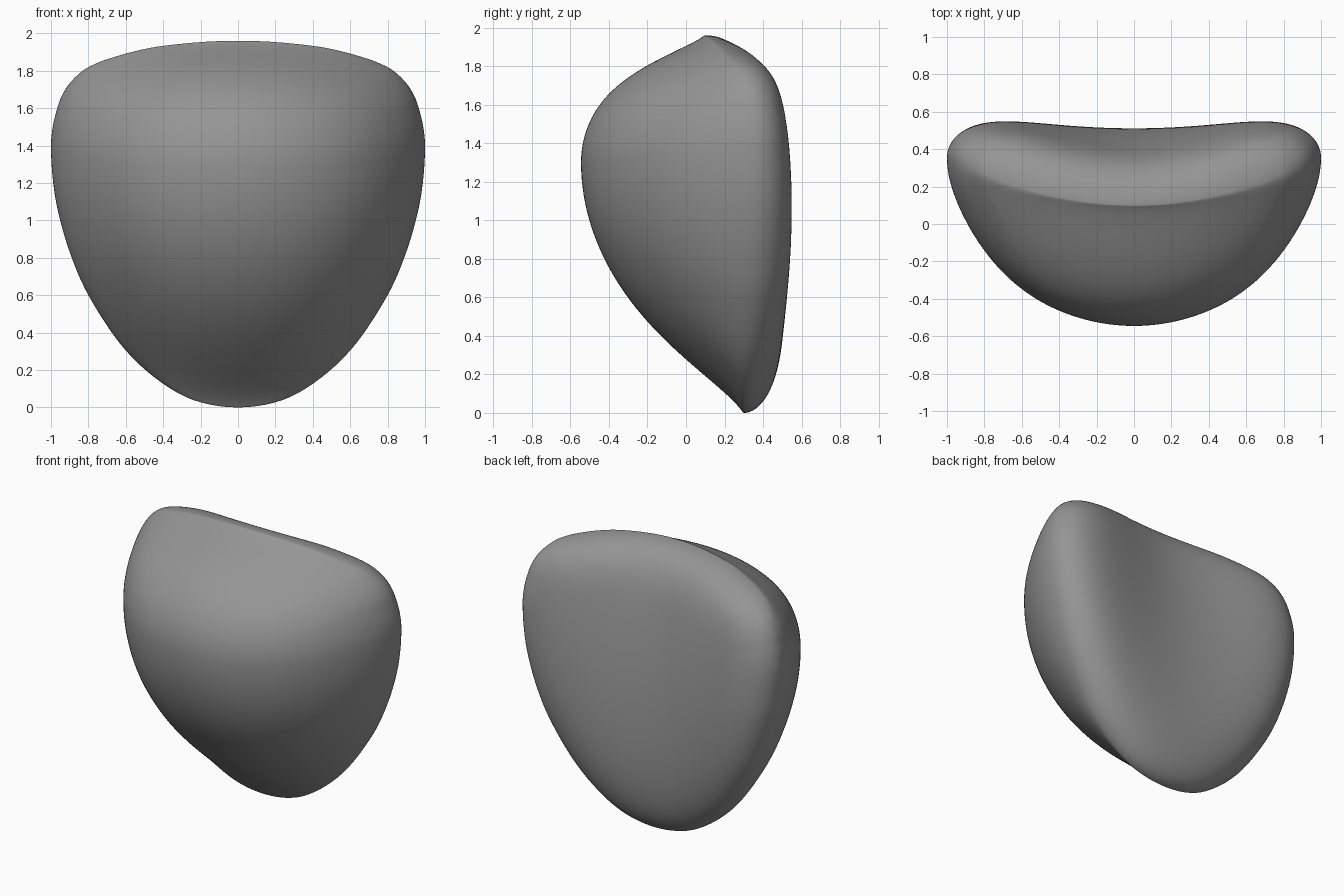
import bpy, bmesh, math

if "Cube" in bpy.data.objects:
    bpy.data.objects.remove(bpy.data.objects["Cube"])

# Rim of the right half, bottom to top: x, z, y
HALF = [(0, 0, .30), (.24, .04, .30), (.446, .16, .305), (.63, .34, .31), (.80, .60, .325),
        (.896, .82, .335), (.958, 1.03, .345), (.988, 1.2, .35), (1.0, 1.38, .355),
        (.992, 1.49, .353), (.972, 1.58, .345), (.945, 1.66, .333), (.90, 1.733, .315),
        (.83, 1.80, .28), (.76, 1.838, .25), (.685, 1.866, .22), (.56, 1.902, .18),
        (.42, 1.93, .145), (.2, 1.953, .11), (0, 1.96, .10)]
CENTRE_Z = 1.3
STEPS, RINGS = 6, 48


def smooth_loop(points, steps):
    """Closed Catmull-Rom curve through the points."""
    out, n = [], len(points)
    for i in range(n):
        a, b, c, d = (points[(i + k) % n] for k in (-1, 0, 1, 2))
        for j in range(steps):
            t = j / steps
            out.append([.5 * (2 * q + (r - p) * t + (2 * p - 5 * q + 4 * r - s) * t * t
                              + (3 * q - p - 3 * r + s) * t ** 3)
                        for p, q, r, s in zip(a, b, c, d)])
    return out


def front_y(x, z):
    """Front face: a bulge that falls away faster above its widest height."""
    d = z - CENTRE_Z
    rise = d * d * (.97 + d * d) if d > 0 else .48 * d * d
    return -.545 + .5 * x * x + rise


def back_y(x, z):
    """Back face: gently leaning, with a vertical valley in the middle."""
    return .513 - .1 * (z - .55) ** 2 + .085 * z * (1 - math.cos(3.3 * x)) / 2


def surface(rim, v):
    """v runs from the front centre (0) over the rim (pi/2) to the back centre (pi)."""
    rx, rz, ry = rim
    s = min(math.sin(v), 1)
    x, z = rx * s, CENTRE_Z + (rz - CENTRE_Z) * s
    face, power = (front_y, 6) if v <= math.pi / 2 else (back_y, 7)
    return x, ry + (face(x, z) - ry) * math.sqrt(1 - s ** power), z


# Rounded shell body: domed front and dished back meeting at the rim
mirror = [(-x, z, y) for x, z, y in HALF[-2:0:-1]]
rim = smooth_loop(HALF + mirror, STEPS)
n = len(rim)
bm = bmesh.new()
front = bm.verts.new((0, front_y(0, CENTRE_Z), CENTRE_Z))
rings = [[bm.verts.new(surface(r, math.pi * i / (2 * RINGS))) for r in rim]
         for i in range(1, 2 * RINGS)]
back = bm.verts.new((0, back_y(0, CENTRE_Z), CENTRE_Z))
for j in range(n):
    k = (j + 1) % n
    bm.faces.new((front, rings[0][j], rings[0][k]))
    bm.faces.new((back, rings[-1][k], rings[-1][j]))
    for a, b in zip(rings, rings[1:]):
        bm.faces.new((a[j], b[j], b[k], a[k]))
bmesh.ops.recalc_face_normals(bm, faces=bm.faces)
for f in bm.faces:
    f.smooth = True
mesh = bpy.data.meshes.new("rounded_shell")
bm.to_mesh(mesh)
bm.free()
body = bpy.data.objects.new("rounded_shell", mesh)
bpy.context.collection.objects.link(body)

# Dark grey surface
grey = bpy.data.materials.new("dark_grey")
grey.diffuse_color = (.3, .3, .3, 1)
grey.use_nodes = True
grey.node_tree.nodes["Principled BSDF"].inputs["Base Color"].default_value = grey.diffuse_color
mesh.materials.append(grey)
